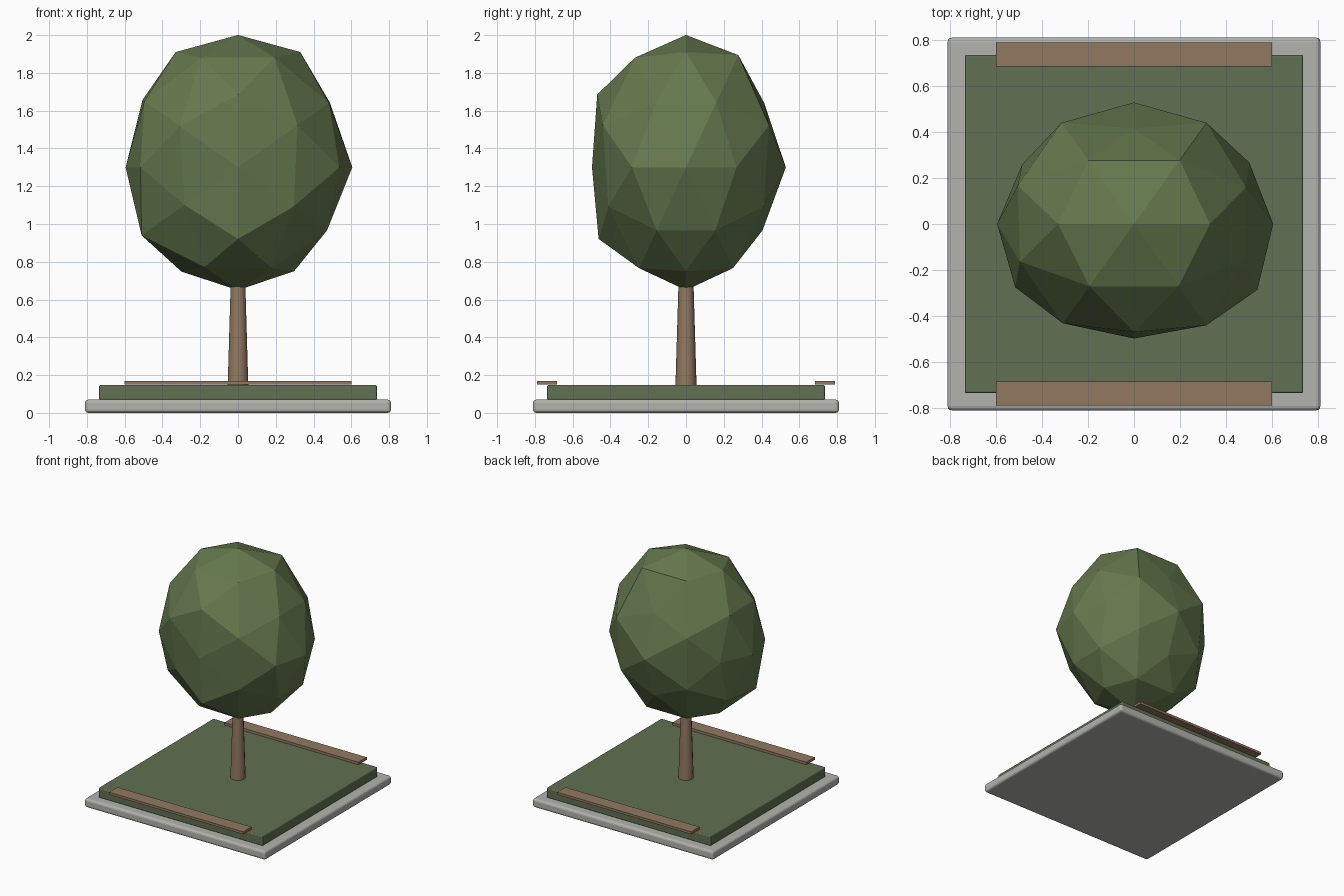
import bpy, bmesh
from itertools import product
from mathutils import Vector

if "Cube" in bpy.data.objects:
    bpy.data.objects.remove(bpy.data.objects["Cube"])


def material(name, rgb):
    m = bpy.data.materials.new(name)
    m.diffuse_color = (*rgb, 1)
    m.use_nodes = True
    m.node_tree.nodes["Principled BSDF"].inputs["Base Color"].default_value = m.diffuse_color
    return m


STONE = material("stone", (0.45, 0.45, 0.42))
GRASS = material("grass", (0.12, 0.16, 0.085))
LEAF = material("leaf", (0.13, 0.19, 0.075))
WOOD = material("wood", (0.29, 0.19, 0.12))


def add_object(name, bm, mat):
    bmesh.ops.recalc_face_normals(bm, faces=bm.faces)
    mesh = bpy.data.meshes.new(name)
    bm.to_mesh(mesh)
    bm.free()
    mesh.materials.append(mat)
    ob = bpy.data.objects.new(name, mesh)
    bpy.context.collection.objects.link(ob)
    return ob


def box(name, size, centre, mat, bevel=0):
    bm = bmesh.new()
    bmesh.ops.create_cube(bm, size=1)
    for v in bm.verts:
        v.co = Vector([c * s + o for c, s, o in zip(v.co, size, centre)])
    ob = add_object(name, bm, mat)
    if bevel:
        mod = ob.modifiers.new("bevel", "BEVEL")
        mod.width, mod.segments = bevel, 3
    return ob


# Stone kerb slab and grass bed
box("base_slab", (1.62, 1.62, 0.07), (0, 0, 0.035), STONE, 0.018)
box("grass_bed", (1.47, 1.47, 0.08), (0, 0, 0.108), GRASS, 0.008)

# Plank benches along the front and back edges
for side, label in ((-1, "front"), (1, "back")):
    box(label + "_bench", (1.2, 0.106, 0.02), (0, side * 0.737, 0.159), WOOD)

# Tapered trunk
bpy.ops.mesh.primitive_cone_add(vertices=14, radius1=0.056, radius2=0.039,
                                depth=0.57, location=(0, 0, 0.425))
trunk = bpy.context.object
trunk.name = "trunk"
trunk.data.materials.append(WOOD)
bpy.ops.object.shade_smooth_by_angle(angle=0.6)

# Faceted crown: 42-point geodesic sphere, each point pushed in or out.
# Factors follow the sign order - - -, - - +, - + -, ... of each point family.
A, B = 0.5257, 0.8507
FAMILIES = [
    ((0, 0, 1), (0.956, 1.03)),
    ((1, 0, 0), (1.0, 1.017)),
    ((0, 1, 0), (0.97, 1.03)),
    ((A, 0, B), (0.955, 1.055, 0.95, 1.055)),
    ((0, B, A), (1.06, 1.077, 0.93, 0.95)),
    ((B, A, 0), (1.02, 0.96, 1.06, 0.99)),
    ((0.309, 0.5, 0.809), (0.96, 1.055, 0.97, 1.08, 0.97, 1.055, 0.97, 1.08)),
    ((0.809, 0.309, 0.5), (1.06, 1.03, 1.0, 1.05, 0.98, 1.0, 0.98, 1.01)),
    ((0.5, 0.809, 0.309), (0.95, 1.04, 0.99, 1.06, 0.99, 1.06, 0.99, 1.06)),
]
bm = bmesh.new()
push = {}
for point, factors in FAMILIES:
    signs = product(*[(-1, 1) if c else (0,) for c in point])
    for s, f in zip(signs, factors):
        v = bm.verts.new(Vector([c * k for c, k in zip(point, s)]).normalized())
        push[v] = f
bmesh.ops.convex_hull(bm, input=bm.verts[:])
for v, f in push.items():
    v.co = Vector((0.595 * v.co.x, 0.513 * v.co.y, 0.68 * v.co.z)) * f + Vector((0, 0, 1.3))
add_object("crown", bm, LEAF)
